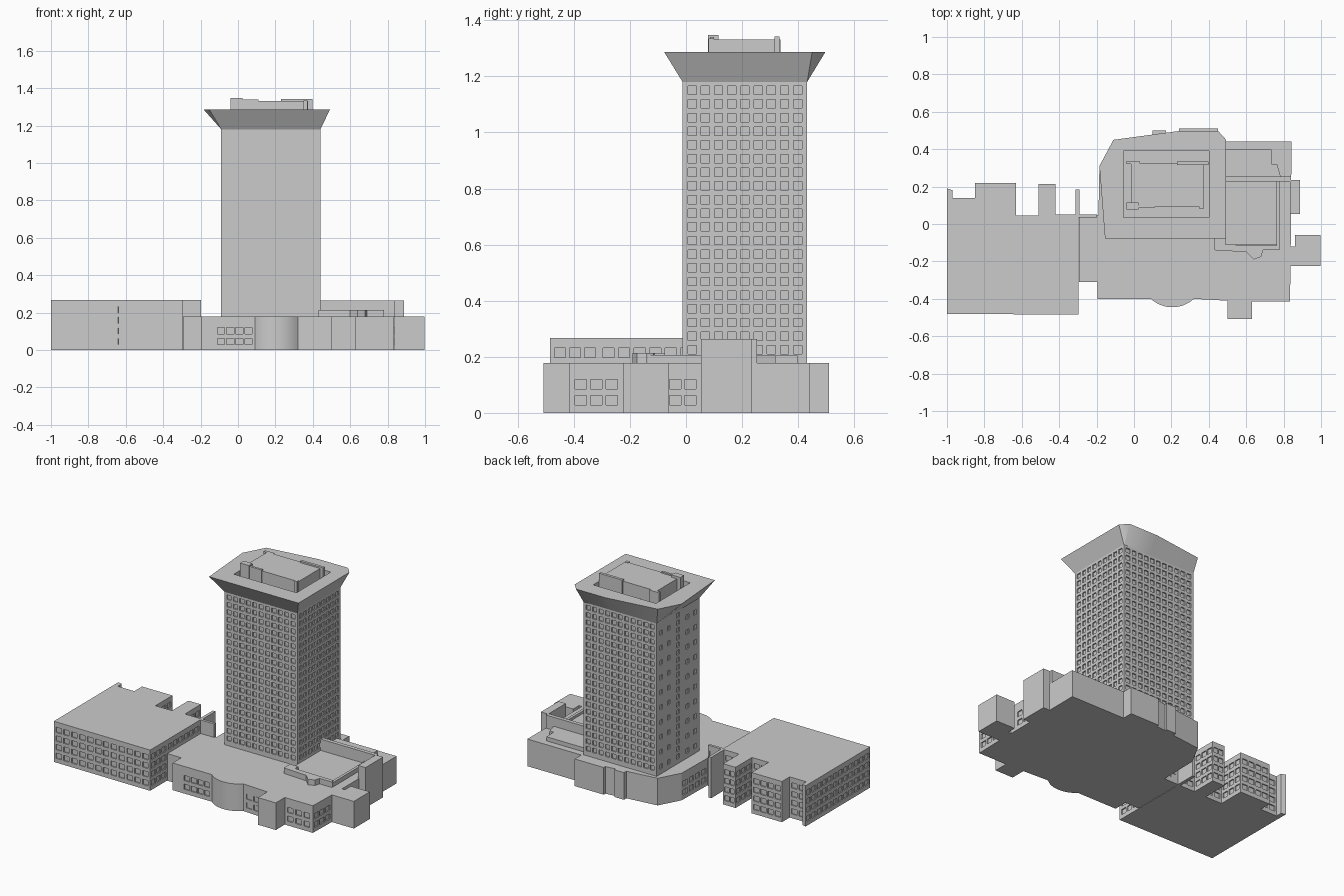
import bpy, bmesh, math
from mathutils import Vector

if "Cube" in bpy.data.objects:
    bpy.data.objects.remove(bpy.data.objects["Cube"])


def loft(name, low, high, z0, z1):
    """Closed solid between two counter-clockwise outlines."""
    bm = bmesh.new()
    a = [bm.verts.new((x, y, z0)) for x, y in low]
    b = [bm.verts.new((x, y, z1)) for x, y in high]
    n = len(a)
    bm.faces.new(a[::-1])
    bm.faces.new(b)
    for i in range(n):
        j = (i + 1) % n
        bm.faces.new((a[i], a[j], b[j], b[i]))
    return finish(name, bm)


def finish(name, bm):
    me = bpy.data.meshes.new(name)
    bm.to_mesh(me)
    bm.free()
    ob = bpy.data.objects.new(name, me)
    bpy.context.collection.objects.link(ob)
    return ob


def prism(name, pts, z0, z1):
    return loft(name, pts, pts, z0, z1)


def rect(x0, x1, y0, y1):
    return [(x0, y0), (x1, y0), (x1, y1), (x0, y1)]


def box(name, x0, x1, y0, y1, z0, z1):
    return prism(name, rect(x0, x1, y0, y1), z0, z1)


def window(bm, c, along, out, w, h, d):
    """Add one window cutter."""
    up = Vector((0, 0, 1))
    shape = [(-w / 2, -h / 2), (w / 2, -h / 2), (w / 2, h / 2), (-w / 2, h / 2)]
    ring = [[bm.verts.new(c + along * u + up * v + out * s) for u, v in shape] for s in (-d, d)]
    bm.faces.new(ring[0][::-1])
    bm.faces.new(ring[1])
    for i in range(4):
        j = (i + 1) % 4
        bm.faces.new((ring[0][i], ring[0][j], ring[1][j], ring[1][i]))


def facade(bm, a, b, cols, rows, w, h, margin=0.01, d=0.008):
    """Grid of windows on the wall from a to b, outside on the right hand."""
    a, b = Vector((*a, 0)), Vector((*b, 0))
    length = (b - a).length
    along = (b - a).normalized()
    out = Vector((along.y, -along.x, 0))
    step = (length - 2 * margin) / cols
    w = min(w, .8 * step)
    for i in range(cols):
        for z in rows:
            window(bm, a + along * (margin + (i + .5) * step) + Vector((0, 0, z)), along, out, w, h, d)


def carve(ob, bm):
    cut = finish("cutter", bm)
    cut.hide_render = True
    m = ob.modifiers.new("openings", 'BOOLEAN')
    m.operation = 'DIFFERENCE'
    m.solver = 'EXACT'
    m.object = cut
    bpy.context.view_layer.objects.active = ob
    bpy.ops.object.modifier_apply(modifier=m.name)
    bpy.data.objects.remove(cut)


def smooth(ob, degrees):
    bpy.ops.object.select_all(action='DESELECT')
    ob.select_set(True)
    bpy.context.view_layer.objects.active = ob
    bpy.ops.object.shade_smooth_by_angle(angle=math.radians(degrees))


# Podium with bowed entrance and stepped corners
R = 0.1695
bow = [(0.205 + R * math.sin(math.radians(t)), -0.2755 - R * math.cos(math.radians(t)))
       for t in [-42.7 + 85.4 * i / 14 for i in range(15)]]
podium_pts = [(-.295, -.31), (-.195, -.31), (-.195, -.4)] + bow + [
    (.5, -.41), (.5, -.508), (.63, -.508), (.63, -.415), (.833, -.415), (.838, -.225),
    (.998, -.225), (.998, -.06), (.86, -.06), (.86, -.12), (.838, -.12), (.842, .442),
    (.45, .442), (.45, .51), (.24, .51), (.24, .493), (.17, .485), (.17, .5),
    (.1, .5), (.1, .475), (-.11, .45), (-.185, .31), (-.19, .048), (-.295, .048)]
podium = prism("podium", podium_pts, 0, .178)
bm = bmesh.new()
low = (.045, .102)
for a, b, n in [((-.12, -.4), (.085, -.4), 4), ((.33, -.404), (.45, -.408), 2),
                ((.635, -.415), (.825, -.415), 3), ((.8332, -.408), (.8378, -.232), 3),
                ((.8384, -.07), (.8392, .047), 2), ((-.185, .31), (-.19, .05), 4)]:
    facade(bm, a, b, n, low, .042, .034, .005)
carve(podium, bm)
smooth(podium, 15)

# Left wing with rear bays
wing_pts = [(-1, -.48), (-.298, -.485), (-.298, .05), (-.42, .05), (-.42, .215), (-.51, .215),
            (-.51, .045), (-.63, .045), (-.63, .22), (-.85, .22), (-.85, .14), (-.97, .14),
            (-.97, .18), (-1, .19)]
wing = prism("left_wing", wing_pts, 0, .267)
bm = bmesh.new()
rows = [.045 + .0567 * i for i in range(4)]
for a, b, n, r in [((-1, -.48), (-.298, -.485), 12, rows),
                   ((-.298, -.482), (-.298, -.31), 3, rows),
                   ((-.298, -.31), (-.298, .035), 6, rows[3:]),
                   ((-.42, .05), (-.42, .215), 3, rows), ((-.42, .215), (-.51, .215), 2, rows),
                   ((-.51, .215), (-.51, .045), 3, rows), ((-.51, .045), (-.63, .045), 2, rows),
                   ((-.63, .045), (-.63, .22), 3, rows), ((-.63, .22), (-.85, .22), 4, rows),
                   ((-.85, .14), (-.97, .14), 2, rows), ((-.31, .05), (-.42, .05), 2, rows),
                   ((-1, .19), (-1, -.48), 12, rows)]:
    facade(bm, a, b, n, r, .04, .034, .006, .007)
carve(wing, bm)
box("wing_fin", -.312, -.292, .045, .185, 0, .267)
link = box("link_wall", -.298, -.197, .035, .052, 0, .267)
bm = bmesh.new()
facade(bm, (-.197, .052), (-.288, .052), 2, rows, .032, .034, .005, .005)
carve(link, bm)

# Tower shaft
X0, X1, Y0, Y1 = -.09, .44, -.012, .432
tower = box("tower_shaft", X0, X1, Y0, Y1, .17, 1.182)
bm = bmesh.new()
rows = [.225 + .0487 * i for i in range(20)]
facade(bm, (X0, Y0), (X1, Y0), 11, rows, .03, .03)
facade(bm, (X1, Y0), (X1, Y1), 9, rows, .03, .03)
facade(bm, (X1, Y1), (X0, Y1), 11, rows, .03, .03)
# Left side: one dense middle column, sparse columns beside it
mid = (Y0 + Y1) / 2
facade(bm, (X0, mid + .03), (X0, mid - .03), 1, rows, .03, .03)
facade(bm, (X0, Y1), (X0, mid + .05), 2, rows[::2], .028, .03)
facade(bm, (X0, mid - .05), (X0, Y0), 2, rows[::2], .028, .03)
carve(tower, bm)

# Flared crown with sunken roof
crown_low = [(X0, Y0), (X1, Y0), (X1, Y1), (.435, Y1), (.24, Y1), (X0, Y1), (X0, .33)]
crown_top = [(-.155, -.078), (.493, -.078), (.493, .45), (.45, .497), (.24, .497), (-.11, .45), (-.185, .31)]
crown = loft("flared_crown", crown_low, crown_top, 1.18, 1.287)
bm = bmesh.new()
bmesh.ops.create_cube(bm, size=1)
for v in bm.verts:
    v.co = Vector((.1725 + .455 * v.co.x, .2125 + .355 * v.co.y, 1.32 + .14 * v.co.z))
carve(crown, bm)
smooth(crown, 40)

# Rooftop penthouse and screens
box("penthouse", -.015, .375, .09, .325, 1.24, 1.332)
box("screen_front_left", -.04, .025, .078, .115, 1.24, 1.348)
box("screen_front", .025, .11, .085, .1, 1.24, 1.34)
box("screen_back", .23, .397, .315, .333, 1.24, 1.342)
box("screen_back_left", -.04, .03, .32, .337, 1.24, 1.332)
box("screen_right", .35, .372, .08, .1, 1.24, 1.335)

# Terrace on the right of the podium roof
box("stair_block", .835, .888, .053, .235, 0, .264)
box("terrace_wall", .44, .84, .228, .253, .17, .264)
box("terrace_floor", .44, .77, -.11, .23, .17, .19)
box("terrace_side_wall", .762, .78, -.135, .23, .17, .207)
prism("terrace_front_wall", [(.43, -.14), (.6, -.15), (.64, -.19), (.68, -.175), (.69, -.14),
                             (.78, -.14), (.77, -.115), (.49, -.11), (.49, -.075), (.43, -.075)], .17, .214)
prism("rear_platform", [(.44, .25), (.785, .25), (.765, .32), (.735, .32), (.735, .398), (.44, .398)], .17, .205)
